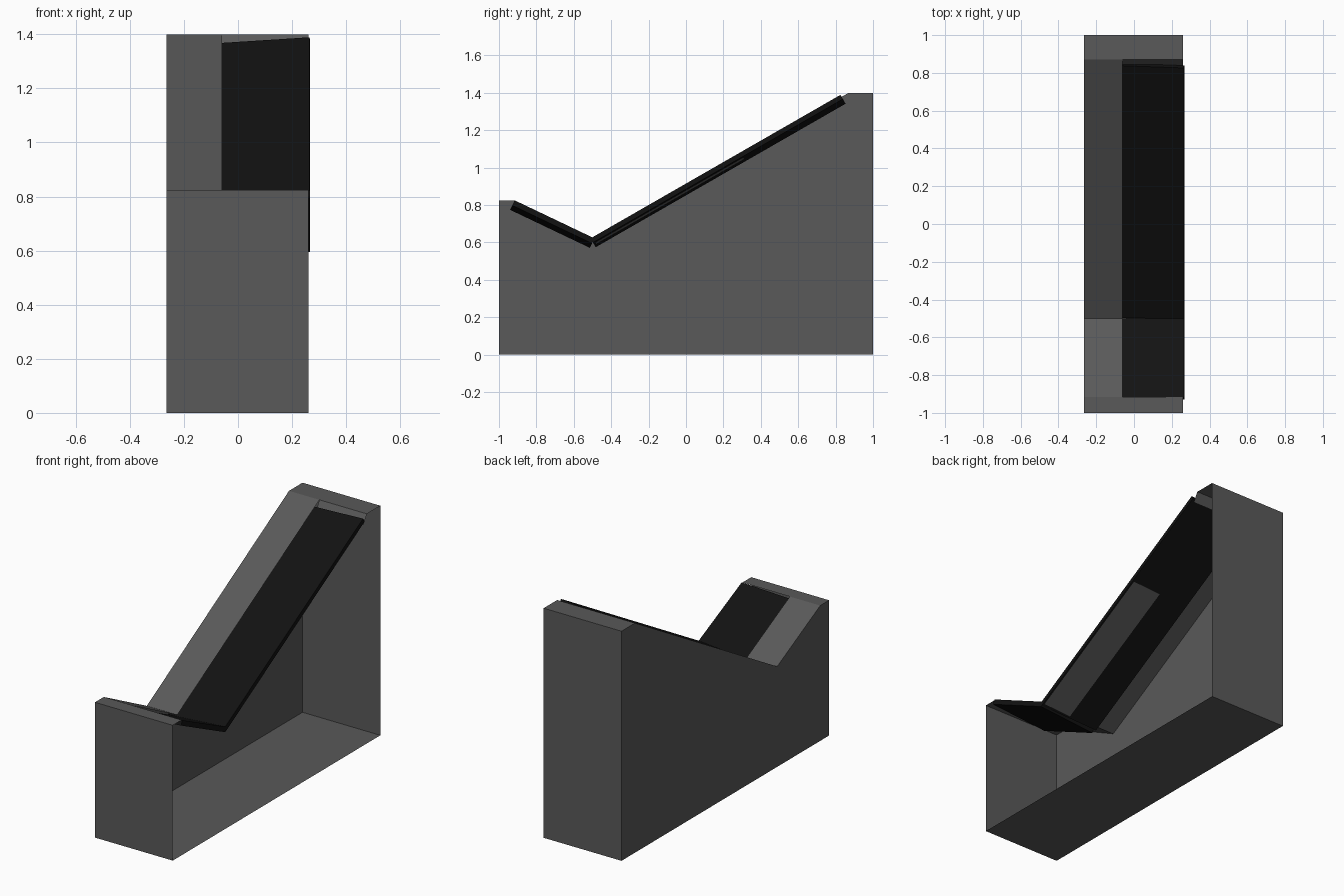
import bpy, bmesh
from mathutils import Matrix, Vector

if "Cube" in bpy.data.objects:
    bpy.data.objects.remove(bpy.data.objects["Cube"])

XL, XS, XR = -0.265, -0.06, 0.26      # left wall, recess edge, open side


def material(name, v):
    m = bpy.data.materials.new(name)
    m.diffuse_color = (v, v, v, 1)
    m.use_nodes = True
    m.node_tree.nodes["Principled BSDF"].inputs["Base Color"].default_value = m.diffuse_color
    return m


black = material("black", 0.006)
grey = material("dark_grey", 0.10)


def finish(name, bm, mat):
    me = bpy.data.meshes.new(name)
    bm.to_mesh(me)
    bm.free()
    me.materials.append(mat)
    ob = bpy.data.objects.new(name, me)
    bpy.context.collection.objects.link(ob)


def sheet(name, faces):
    """Object made of flat open panels, each a list of points."""
    bm = bmesh.new()
    for f in faces:
        bm.faces.new([bm.verts.new(p) for p in f])
    bmesh.ops.remove_doubles(bm, verts=bm.verts, dist=0.0005)
    finish(name, bm, grey)


def strip(a, b, x0, x1):
    """Panel spanning x0..x1 along the (y, z) segment a-b."""
    return [(x0, *a), (x1, *a), (x1, *b), (x0, *b)]


def slab(name, a, b, x0, x1, thick, roll):
    """Board whose top runs along a-b at its right edge, dipping toward the left."""
    ax, u = Vector((x1, *a)), Vector((0, b[0] - a[0], b[1] - a[1]))
    length = u.length
    u.normalize()
    side = Vector((1, 0, roll))
    side = (side - u * side.dot(u)).normalized()
    n = side.cross(u).normalized()
    width = (x1 - x0) / side.x
    centre = ax + u * length / 2 - side * width / 2 - n * thick / 2
    rot = Matrix((side, u, n)).transposed().to_4x4()
    bm = bmesh.new()
    bmesh.ops.create_cube(bm, size=1, matrix=Matrix.Translation(centre) @ rot
                          @ Matrix.Diagonal((width, length, thick, 1)))
    finish(name, bm, black)


# Side outline of the housing as (y, z)
outline = [(-1, 0), (-1, 0.825), (-0.915, 0.825), (-0.5, 0.612), (0.87, 1.4), (1, 1.4), (1, 0)]
fb, ft, fi, v, bi, bt, bb = outline

# Open-sided housing: left wall, base, front, back and the two ledges
sheet("housing", [[(XL, y, z) for y, z in outline],
                  strip(fb, bb, XL, XR), strip(fb, ft, XL, XR), strip(bb, bt, XL, XR),
                  strip(ft, fi, XL, XR), strip(bi, bt, XL, XR)])

# Sloped border beside the boards
sheet("sloped_border", [strip(fi, v, XL, XS), strip(v, bi, XL, XS)])

# Small step where the long board meets the back ledge
sheet("back_step", [strip(bi, (0.838, 1.345), XS, XR)])

# Two black boards, slightly rolled so they slip under the border
slab("long_board", (-0.51, 0.622), (0.826, 1.389), -0.125, 0.265, 0.026, 0.085)
slab("short_board", (-0.916, 0.825), (-0.49, 0.622), -0.125, 0.265, 0.03, 0.075)

# Grey backing under the lower half of the long board
x0, x1, y0, y1, s = -0.125, 0.26, -0.48, 0.31, 0.574
zr, zl = 0.604, 0.581
sheet("backing_panel", [[(x1, y0, zr), (x0, y0, zl),
                         (x0, y1, zl + s * (y1 - y0)), (x1, y1, zr + s * (y1 - y0))]])
